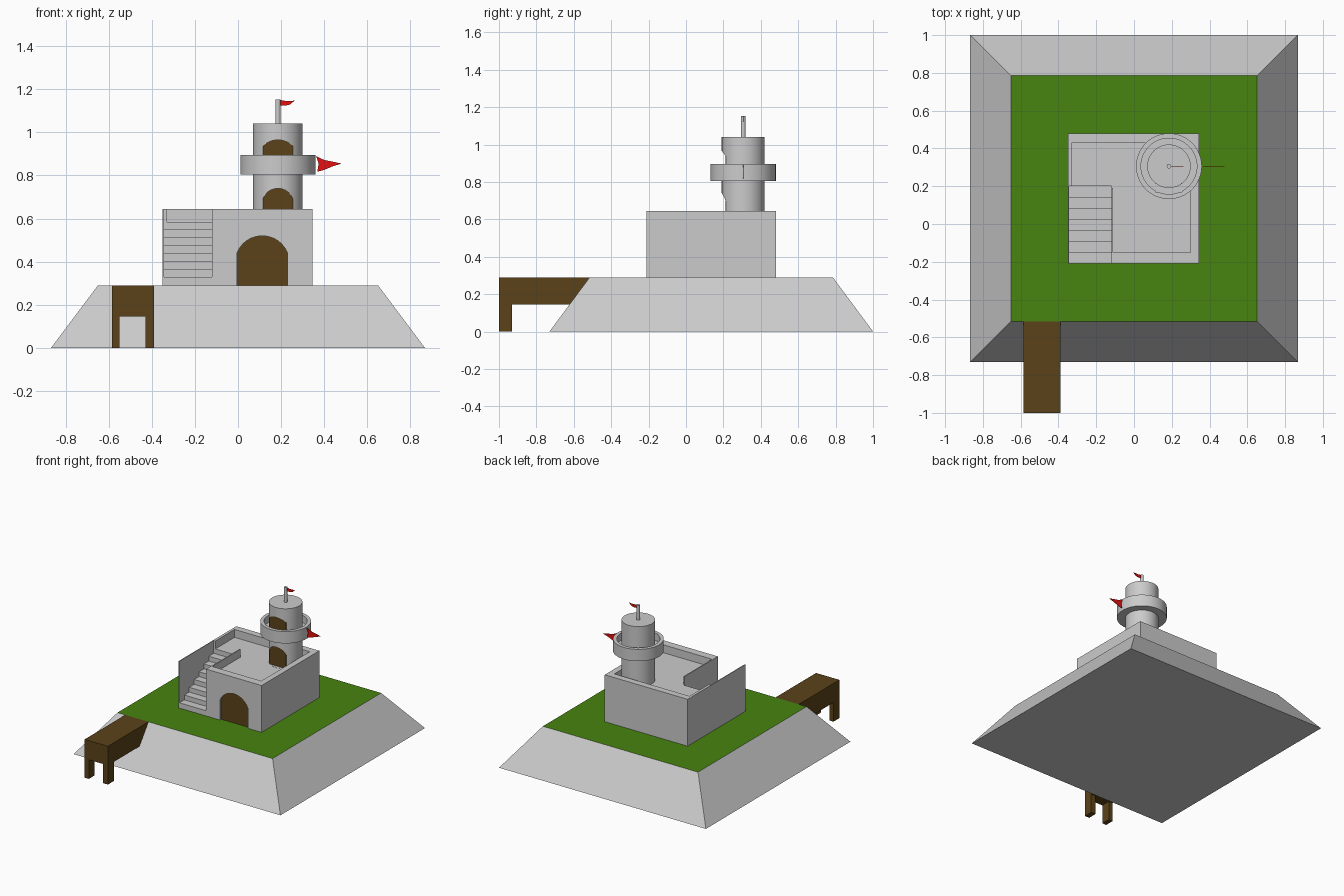
import bpy, bmesh, math
from mathutils import Vector

if "Cube" in bpy.data.objects:
    bpy.data.objects.remove(bpy.data.objects["Cube"])


def colour(name, rgb):
    m = bpy.data.materials.new(name)
    m.diffuse_color = (*rgb, 1)
    m.use_nodes = True
    m.node_tree.nodes["Principled BSDF"].inputs["Base Color"].default_value = m.diffuse_color
    return m


STONE = colour("stone_grey", (0.55, 0.55, 0.55))
GREEN = colour("grass_green", (0.063, 0.227, 0.005))
BROWN = colour("wood_brown", (0.105, 0.055, 0.0097))
RED = colour("flag_red", (0.78, 0.005, 0.005))


def finish(name, bm, mat=STONE):
    bmesh.ops.remove_doubles(bm, verts=bm.verts, dist=1e-5)
    bmesh.ops.recalc_face_normals(bm, faces=bm.faces)
    me = bpy.data.meshes.new(name)
    bm.to_mesh(me)
    bm.free()
    ob = bpy.data.objects.new(name, me)
    bpy.context.collection.objects.link(ob)
    me.materials.append(mat)
    return ob


def prism(name, pts, axis, a, b, mat=STONE):
    """Extrude an outline along x (points are y,z) or y (points are x,z)."""
    bm = bmesh.new()
    place = (lambda p: (a, p[0], p[1])) if axis == 'x' else (lambda p: (p[0], a, p[1]))
    face = bm.faces.new([bm.verts.new(place(p)) for p in pts])
    ext = bmesh.ops.extrude_face_region(bm, geom=[face])
    d = Vector((b - a, 0, 0)) if axis == 'x' else Vector((0, b - a, 0))
    bmesh.ops.translate(bm, vec=d, verts=[v for v in ext['geom'] if isinstance(v, bmesh.types.BMVert)])
    return finish(name, bm, mat)


def box(name, x0, x1, y0, y1, z0, z1, mat=STONE):
    return prism(name, [(x0, z0), (x1, z0), (x1, z1), (x0, z1)], 'y', y0, y1, mat)


def lathe(name, profile, cx, cy, steps=64):
    bm = bmesh.new()
    vs = [bm.verts.new((cx + r, cy, z)) for r, z in profile]
    es = [bm.edges.new(p) for p in zip(vs, vs[1:])]
    bmesh.ops.spin(bm, geom=vs + es, cent=(cx, cy, 0), axis=(0, 0, 1),
                   angle=2 * math.pi, steps=steps)
    return finish(name, bm)


def cut(ob, cutter):
    m = ob.modifiers.new("cut", 'BOOLEAN')
    m.operation, m.solver, m.object = 'DIFFERENCE', 'EXACT', cutter
    cutter.hide_render = True
    cutter.hide_viewport = True


def arch(cx, w, z0, spring, peak, n=16):
    """Door outline: straight jambs under a circular arc."""
    rise = peak - spring
    r = (w * w + rise * rise) / (2 * rise)
    half = math.asin(min(1, w / r))
    arc = [(cx + r * math.sin(t), peak - r + r * math.cos(t))
           for t in (half - 2 * half * i / n for i in range(n + 1))]
    return [(cx - w, z0), (cx + w, z0)] + arc


def door(wall, name, outline, y_open, y_back):
    cut(wall, prism(name + "_cutter", outline, 'y', y_open, y_back))
    prism(name, outline, 'y', y_back - 0.004, y_back + 0.002, BROWN)


# Sloped mound with a grass top
bm = bmesh.new()
rings = [[bm.verts.new((sx * x, y, z)) for sx, y in ((-1, y0), (1, y0), (1, y1), (-1, y1))]
         for x, y0, y1, z in ((0.867, -0.73, 1.0, 0), (0.65, -0.515, 0.785, 0.29))]
bm.faces.new(rings[0])
bm.faces.new(rings[1]).material_index = 1
for i in range(4):
    j = (i + 1) % 4
    bm.faces.new((rings[0][i], rings[0][j], rings[1][j], rings[1][i]))
mound = finish("mound", bm)
mound.data.materials.append(GREEN)

# Wooden jetty and its two legs
prism("jetty_deck", [(-1, 0.145), (-1, 0.29), (-0.515, 0.29), (-0.622, 0.145)],
      'x', -0.585, -0.39, BROWN)
for side, x0, x1 in (("left", -0.585, -0.55), ("right", -0.43, -0.39)):
    box("jetty_leg_" + side, x0, x1, -1, -0.93, 0, 0.145, BROWN)

# Keep: block with a sunken terrace, stair recess and arched door
FLOOR = 0.585
keep = box("keep", -0.35, 0.345, -0.21, 0.48, 0.29, 0.645)
cut(keep, box("terrace_cutter", -0.112, 0.30, -0.15, 0.43, FLOOR, 0.8))
cut(keep, box("landing_cutter", -0.33, 0.0, 0.19, 0.43, FLOOR, 0.8))
N, Y0, Y1, Z0 = 7, -0.21, 0.20, 0.33
steps = [(Y0 - 0.1, 0.8), (Y0 - 0.1, Z0)]
for i in range(N):
    z = Z0 + (FLOOR - Z0) * i / N
    y = Y0 + (Y1 - Y0) * (i + 1) / N
    steps += [(y, z), (y, z + (FLOOR - Z0) / N)]
steps.append((Y1, 0.8))
cut(keep, prism("stair_cutter", steps, 'x', -0.344, -0.12))
door(keep, "keep_door", arch(0.1125, 0.1175, 0.28, 0.44, 0.52), -0.3, -0.19)

# Round tower with a hollow balcony ring
TX, TY = 0.185, 0.306
tower = lathe("tower", [(0, 0.58), (0.115, 0.58), (0.115, 0.805), (0.174, 0.805), (0.174, 0.895),
                        (0.148, 0.895), (0.148, 0.84), (0.115, 0.84), (0.115, 1.04), (0, 1.04)], TX, TY)
door(tower, "tower_lower_door", arch(TX, 0.07, 0.586, 0.69, 0.74), 0.1, 0.216)
door(tower, "tower_upper_door", arch(TX, 0.07, 0.841, 0.935, 0.965), 0.17, 0.216)

# Flagpole and pennants
pole = lathe("flagpole", [(0, 1.03), (0.012, 1.03), (0.012, 1.152), (0, 1.152)], TX, TY, 16)
prism("top_flag", [(0.195, 1.15), (0.225, 1.145), (0.262, 1.147), (0.243, 1.13), (0.22, 1.124), (0.195, 1.125)],
      'y', TY - 0.002, TY + 0.002, RED)
prism("balcony_flag", [(0.362, 0.89), (0.40, 0.872), (0.44, 0.864), (0.48, 0.855), (0.44, 0.843),
                       (0.40, 0.826), (0.368, 0.818), (0.374, 0.855)],
      'y', TY - 0.002, TY + 0.002, RED)

# Smooth shading on the round parts
bpy.ops.object.select_all(action='DESELECT')
for ob in (tower, pole):
    ob.select_set(True)
bpy.context.view_layer.objects.active = tower
bpy.ops.object.shade_smooth_by_angle(angle=math.radians(30))
